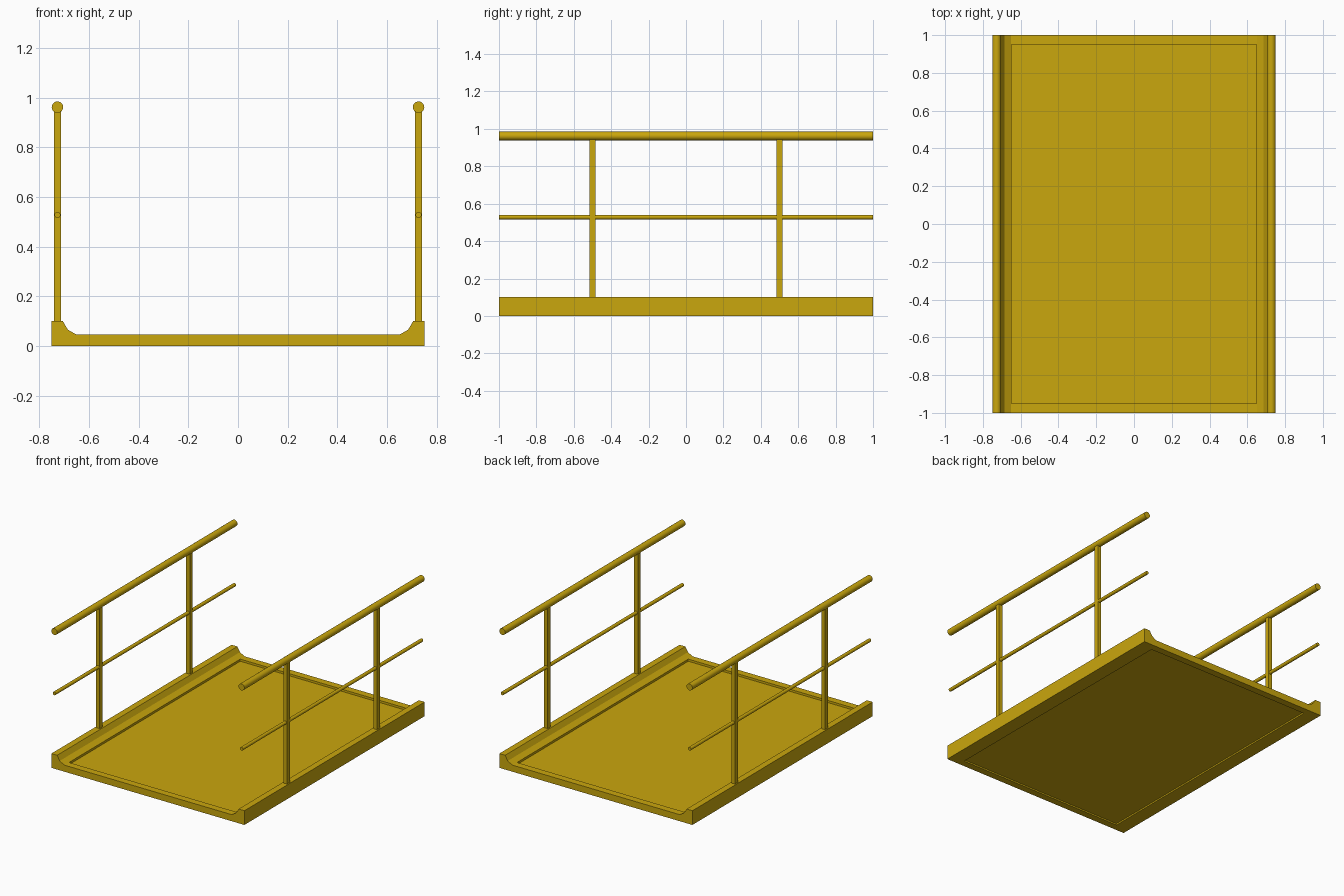
import bpy, bmesh
from mathutils import Matrix

cube = bpy.data.objects.get("Cube")
if cube:
    bpy.data.objects.remove(cube, do_unlink=True)

yellow = bpy.data.materials.new("safety yellow")
yellow.use_nodes = True
colour = (0.59, 0.385, 0.004, 1)
yellow.diffuse_color = colour
yellow.node_tree.nodes["Principled BSDF"].inputs["Base Color"].default_value = colour


def finish(name, bm):
    bmesh.ops.recalc_face_normals(bm, faces=bm.faces)
    mesh = bpy.data.meshes.new(name)
    bm.to_mesh(mesh)
    bm.free()
    mesh.materials.append(yellow)
    ob = bpy.data.objects.new(name, mesh)
    bpy.context.collection.objects.link(ob)
    return ob


def box(name, size, centre):
    bm = bmesh.new()
    bmesh.ops.create_cube(bm, size=1, matrix=Matrix.LocRotScale(centre, None, size))
    return finish(name, bm)


def rail(name, radius, x, z):
    bpy.ops.mesh.primitive_cylinder_add(vertices=24, radius=radius, depth=2,
                                        location=(x, 0, z), rotation=(1.5708, 0, 0))
    ob = bpy.context.object
    ob.name = name
    ob.data.materials.append(yellow)
    bpy.ops.object.shade_smooth_by_angle()


# Deck with raised, coved kerbs: half profile mirrored, then extruded along y
half = [(0.75, 0), (0.75, 0.1), (0.705, 0.1), (0.685, 0.066), (0.65, 0.046)]
profile = half + [(-x, z) for x, z in reversed(half)]
bm = bmesh.new()
face = bm.faces.new([bm.verts.new((x, -1, z)) for x, z in profile])
ext = bmesh.ops.extrude_face_region(bm, geom=[face])
bmesh.ops.translate(bm, vec=(0, 2, 0),
                    verts=[v for v in ext["geom"] if isinstance(v, bmesh.types.BMVert)])
bm.normal_update()

# Shallow recessed panels in the top and the underside
flat = [f for f in bm.faces if abs(f.normal.z) > 0.99 and f.calc_area() > 1]
for f in flat:
    top = f.calc_center_median().z > 0.02
    bmesh.ops.inset_region(bm, faces=[f], thickness=0.001)
    for v in f.verts:
        v.co.x = 0.648 if v.co.x > 0 else -0.648
        v.co.y = 0.95 if v.co.y > 0 else -0.95
    bmesh.ops.inset_region(bm, faces=[f], thickness=0.0005)
    for v in f.verts:
        v.co.z += -0.015 if top else 0.01
finish("deck", bm)

# Handrails, mid rails and posts on both sides
for side, x in (("left", 0.727), ("right", -0.727)):
    rail(side + "_handrail", 0.023, x, 0.962)
    rail(side + "_mid_rail", 0.012, x, 0.528)
    for end, y in (("front", -0.5), ("back", 0.5)):
        box(f"{side}_{end}_post", (0.028, 0.032, 0.85), (x, y, 0.525))
